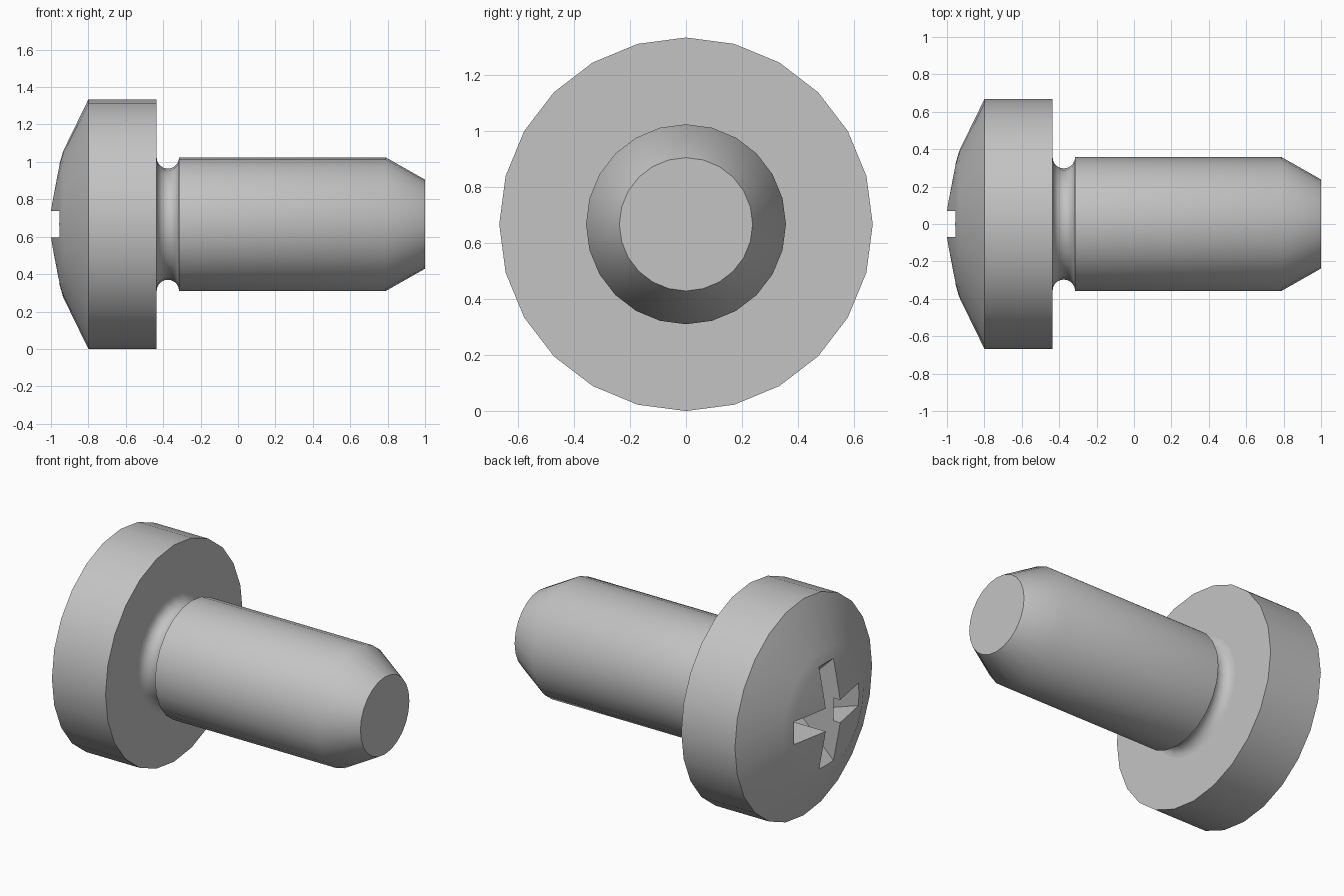
import bpy, bmesh, math

if "Cube" in bpy.data.objects:
    bpy.data.objects.remove(bpy.data.objects["Cube"])

SIDES = 24
AXIS_Z = 0.667      # height of the screw axis
HEAD_R = 0.667
SHANK_R = 0.357

steel = bpy.data.materials.new("grey steel")
steel.use_nodes = True
colour = (0.55, 0.55, 0.55, 1)
steel.diffuse_color = colour
steel.node_tree.nodes["Principled BSDF"].inputs["Base Color"].default_value = colour


def finish(name, bm):
    """Turn a bmesh into a named object in the steel colour."""
    bmesh.ops.remove_doubles(bm, verts=bm.verts, dist=1e-5)
    bmesh.ops.recalc_face_normals(bm, faces=bm.faces)
    mesh = bpy.data.meshes.new(name)
    bm.to_mesh(mesh)
    bm.free()
    mesh.materials.append(steel)
    obj = bpy.data.objects.new(name, mesh)
    obj.location.z = AXIS_Z
    bpy.context.collection.objects.link(obj)
    return obj


def lathe(name, profile):
    """Revolve (x, radius) points about the x axis and cap both ends."""
    bm = bmesh.new()
    rings = []
    for x, r in profile:
        angles = [2 * math.pi * i / SIDES for i in range(SIDES)]
        rings.append([bm.verts.new((x, r * math.sin(a), r * math.cos(a))) for a in angles])
    for a, b in zip(rings, rings[1:]):
        for i in range(SIDES):
            j = (i + 1) % SIDES
            bm.faces.new((a[i], a[j], b[j], b[i]))
    bm.faces.new(rings[0])
    bm.faces.new(rings[-1])
    return finish(name, bm)


def wedge(name, vertical):
    """Triangular prism for one bar of the cross recess."""
    half, top, tip, reach = 0.07, -1.1, -0.955, 0.315
    wide = reach + tip - top
    bm = bmesh.new()
    ends = []
    for side in (-half, half):
        pts = [(top, -wide), (top, wide), (tip + reach, 0)]
        ends.append([bm.verts.new((x, side, w) if vertical else (x, w, side))
                     for x, w in pts])
    bm.faces.new(ends[0])
    bm.faces.new(ends[1])
    for i in range(3):
        j = (i + 1) % 3
        bm.faces.new((ends[0][i], ends[0][j], ends[1][j], ends[1][i]))
    cutter = finish(name, bm)
    cutter.hide_render = True
    return cutter


# Domed head
head = lathe("screw_head", [(-1.012, 0.02), (-1.0, 0.099), (-0.955, 0.32), (-0.935, 0.39),
                            (-0.8, HEAD_R), (-0.435, HEAD_R)])

# Cross recess cut into the dome
for vertical in (False, True):
    cutter = wedge("recess_cutter", vertical)
    cut = head.modifiers.new("recess", "BOOLEAN")
    cut.operation = "DIFFERENCE"
    cut.solver = "EXACT"
    cut.object = cutter
    bpy.context.view_layer.objects.active = head
    bpy.ops.object.modifier_apply(modifier=cut.name)
    bpy.data.objects.remove(cutter)

# Shank with a rounded undercut groove and a chamfered tip
groove = [(-0.375 - 0.06 * math.cos(t), SHANK_R - 0.06 * math.sin(t))
          for t in (math.pi * i / 10 for i in range(11))]
shank = lathe("screw_shank", groove + [(0.79, SHANK_R), (1.0, 0.238)])

# Smooth the round surfaces, keep the rims sharp
bpy.ops.object.select_all(action="DESELECT")
for obj in (head, shank):
    obj.select_set(True)
bpy.context.view_layer.objects.active = head
bpy.ops.object.shade_smooth_by_angle(angle=math.radians(35))
